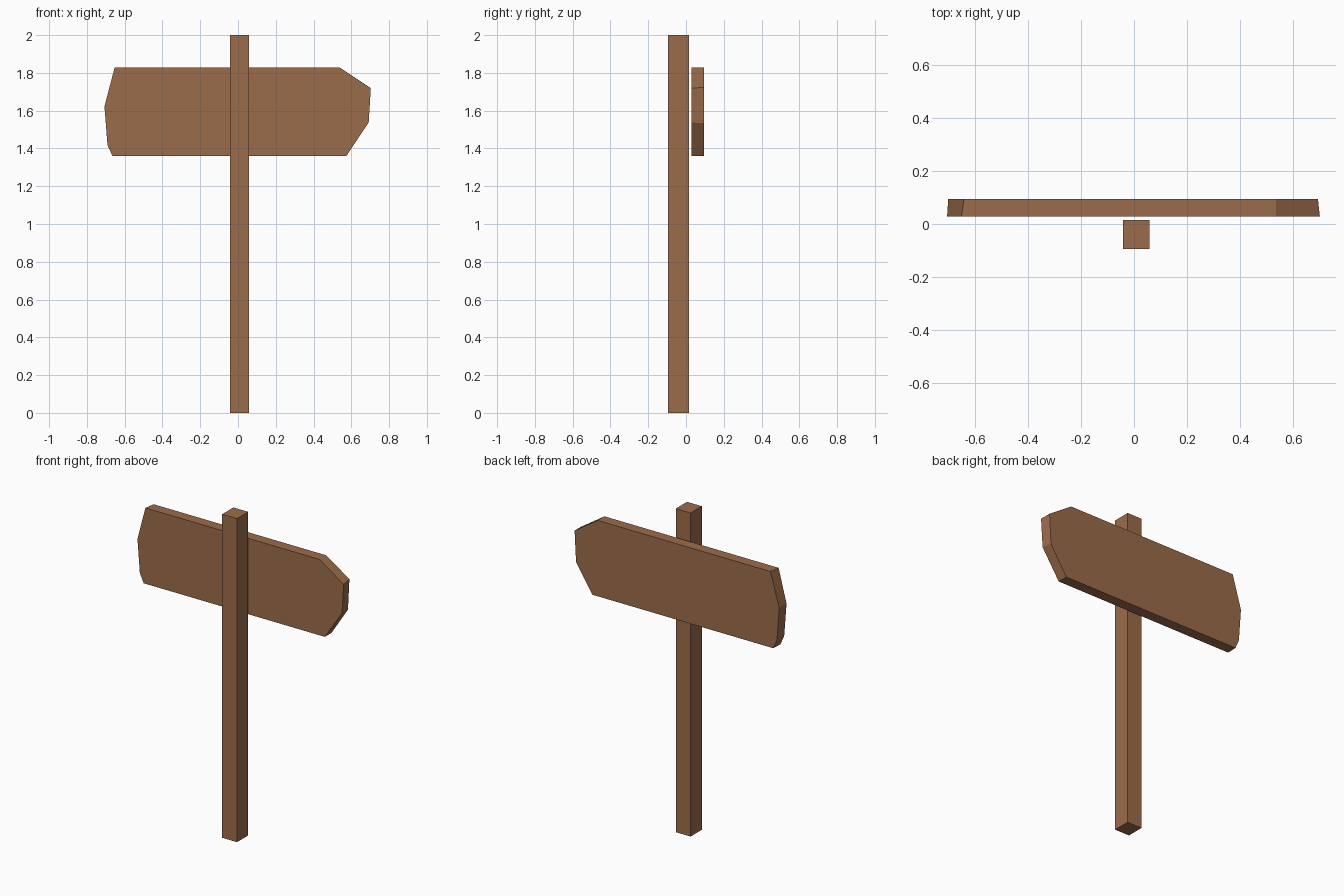
import bpy, bmesh

if "Cube" in bpy.data.objects:
    bpy.data.objects.remove(bpy.data.objects["Cube"])

wood = bpy.data.materials.new("wood")
wood.diffuse_color = (0.33, 0.15, 0.07, 1)
wood.use_nodes = True
wood.node_tree.nodes["Principled BSDF"].inputs["Base Color"].default_value = wood.diffuse_color


def loft(name, front, back, y0, y1):
    """Join two matching (x, z) outlines at depths y0 and y1 into a solid."""
    bm = bmesh.new()
    a = [bm.verts.new((x, y0, z)) for x, z in front]
    b = [bm.verts.new((x, y1, z)) for x, z in back]
    bm.faces.new(a)
    bm.faces.new(b[::-1])
    n = len(a)
    for i in range(n):
        j = (i + 1) % n
        bm.faces.new((a[i], b[i], b[j], a[j]))
    bmesh.ops.recalc_face_normals(bm, faces=bm.faces)
    me = bpy.data.meshes.new(name)
    bm.to_mesh(me)
    bm.free()
    me.materials.append(wood)
    ob = bpy.data.objects.new(name, me)
    bpy.context.collection.objects.link(ob)
    return ob


# Square post
rect = [(-0.042, 0), (0.059, 0), (0.059, 2), (-0.042, 2)]
loft("post", rect, rect, -0.094, 0.015)

# Sign board behind the post, rough-cut ends slightly narrower at the back
outline = [(-0.653, 1.829), (0.538, 1.829), (0.703, 1.718), (0.692, 1.538),
           (0.574, 1.36), (-0.665, 1.36), (-0.691, 1.418), (-0.707, 1.622)]
back = [(-0.643, 1.829), (0.538, 1.829), (0.696, 1.724), (0.686, 1.533),
        (0.574, 1.36), (-0.663, 1.36), (-0.688, 1.418), (-0.703, 1.622)]
loft("sign_board", outline, back, 0.028, 0.094)
